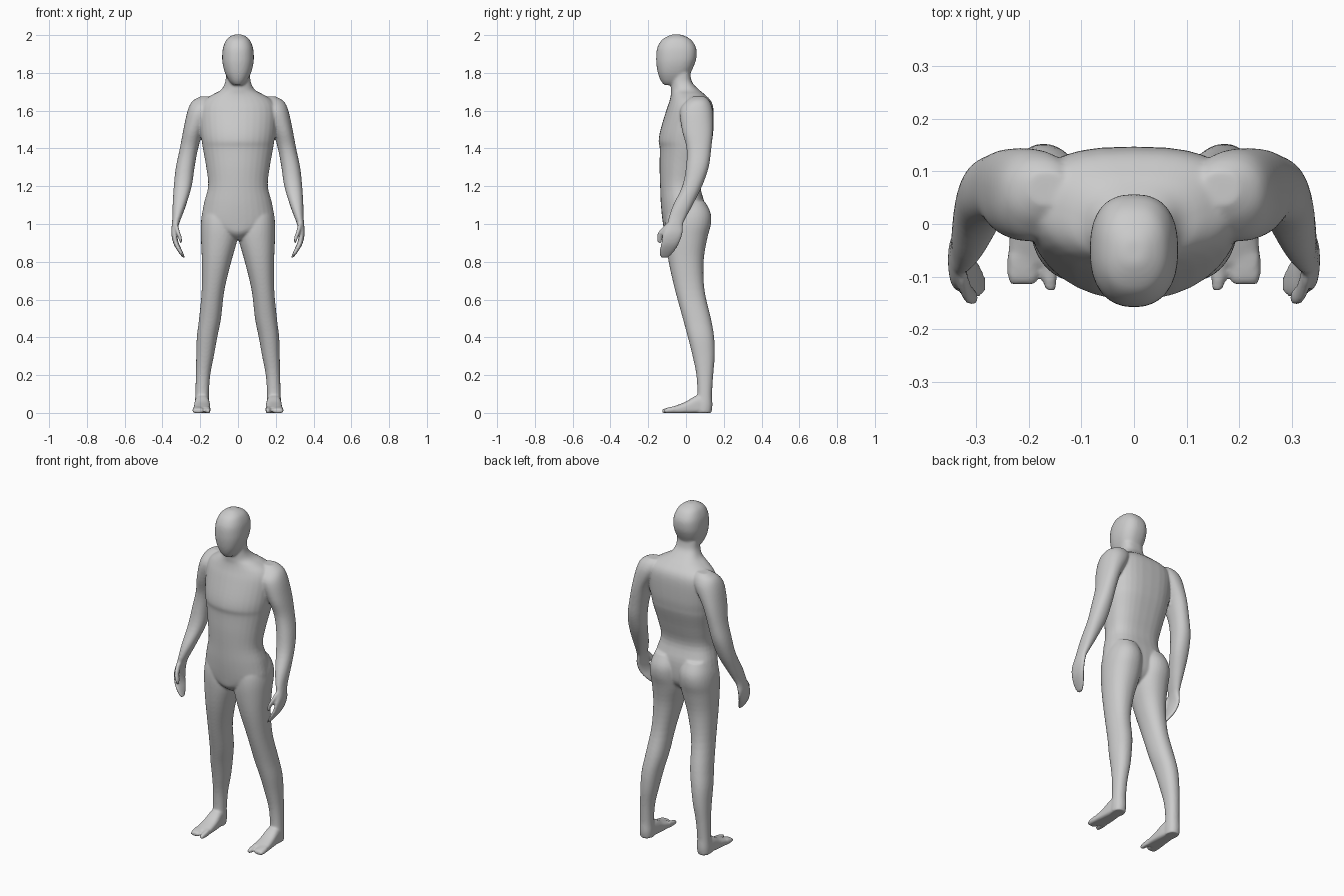
import bpy, bmesh
from math import sin, cos, pi
from mathutils import Vector

bm = bmesh.new()
SIDES, STEPS = 32, 4


def spow(v, e):
    return (1 if v >= 0 else -1) * abs(v) ** e


def smooth_rows(rows):
    """Catmull-Rom interpolation between measured cross-sections."""
    out = []
    for i in range(len(rows) - 1):
        a, b = rows[max(i - 1, 0)], rows[i]
        c, d = rows[i + 1], rows[min(i + 2, len(rows) - 1)]
        for k in range(STEPS):
            t = k / STEPS
            out.append([0.5 * (2 * q + (r - p) * t + (2 * p - 5 * q + 4 * r - s) * t * t
                               + (3 * q - p - 3 * r + s) * t ** 3)
                        for p, q, r, s in zip(a, b, c, d)])
    out.append(rows[-1])
    return out


def loft(rows, axis="z", n_front=2.0, n_back=2.0, mirror=1):
    """Rows are (position, x min, x max, v min, v max); v is y (axis z) or z (axis y)."""
    rings = []
    for p, x0, x1, v0, v1 in smooth_rows(rows):
        ring = []
        for k in range(SIDES):
            a = 2 * pi * k / SIDES
            e = 2 / (n_back if sin(a) > 0 else n_front)
            x = mirror * ((x0 + x1) / 2 + (x1 - x0) / 2 * spow(cos(a), e))
            v = (v0 + v1) / 2 + (v1 - v0) / 2 * spow(sin(a), e)
            ring.append(bm.verts.new((x, v, p) if axis == "z" else (x, p, v)))
        rings.append(ring)
    for r, s in zip(rings, rings[1:]):
        for k in range(SIDES):
            j = (k + 1) % SIDES
            bm.faces.new((r[k], r[j], s[j], s[k]))
    bm.faces.new(rings[0])
    bm.faces.new(rings[-1])


def centred(rows):
    return [(z, -w, w, f, b) for z, w, f, b in rows]


# torso and neck: height, half width, front y, back y
loft(centred([
    (0.915, 0.03, -0.07, 0.04), (0.95, 0.10, -0.11, 0.08), (1.0, 0.188, -0.122, 0.10),
    (1.1, 0.182, -0.133, 0.10), (1.2, 0.158, -0.137, 0.077), (1.3, 0.168, -0.14, 0.10),
    (1.4, 0.186, -0.139, 0.13), (1.44, 0.192, -0.145, 0.138), (1.5, 0.20, -0.135, 0.145),
    (1.6, 0.205, -0.105, 0.146), (1.65, 0.185, -0.088, 0.133), (1.685, 0.135, -0.08, 0.10),
    (1.71, 0.09, -0.08, 0.07), (1.75, 0.068, -0.08, 0.033), (1.8, 0.064, -0.075, 0.022),
    (1.85, 0.06, -0.07, 0.02)]), n_front=2.0, n_back=2.7)

# head
loft(centred([
    (1.735, 0.025, -0.115, -0.03), (1.75, 0.042, -0.128, 0.0), (1.77, 0.055, -0.139, 0.015),
    (1.8, 0.069, -0.149, 0.025), (1.84, 0.08, -0.156, 0.043), (1.88, 0.084, -0.158, 0.055),
    (1.93, 0.08, -0.153, 0.054), (1.97, 0.065, -0.132, 0.032), (1.99, 0.046, -0.105, 0.005),
    (2.003, 0.02, -0.075, -0.03)]), n_front=2.3, n_back=2.5)

for side in (-1, 1):
    # arm running into the flat hand
    loft([(0.822, 0.281, 0.293, -0.137, -0.09), (0.86, 0.296, 0.322, -0.140, -0.058),
          (0.9, 0.314, 0.343, -0.132, -0.035), (0.95, 0.322, 0.353, -0.122, -0.018),
          (1.0, 0.312, 0.35, -0.10, -0.015), (1.04, 0.297, 0.347, -0.09, 0.003),
          (1.1, 0.275, 0.346, -0.068, 0.035), (1.2, 0.245, 0.34, -0.02, 0.085),
          (1.3, 0.23, 0.329, 0.0, 0.12), (1.4, 0.211, 0.308, 0.003, 0.134),
          (1.5, 0.18, 0.289, -0.022, 0.143), (1.6, 0.12, 0.267, -0.032, 0.142),
          (1.65, 0.11, 0.242, 0.0, 0.125), (1.675, 0.13, 0.20, 0.035, 0.10)],
         n_front=2.2, n_back=2.2, mirror=side)
    # thumb
    loft([(0.9, 0.295, 0.308, -0.15, -0.128), (0.93, 0.298, 0.318, -0.155, -0.12),
          (0.96, 0.308, 0.33, -0.145, -0.105), (1.0, 0.318, 0.338, -0.11, -0.07)],
         mirror=side)
    # leg with buttock
    loft([(0.0, 0.155, 0.228, 0.05, 0.135), (0.04, 0.152, 0.229, 0.05, 0.14),
          (0.1, 0.154, 0.226, 0.06, 0.138), (0.2, 0.147, 0.223, 0.055, 0.144),
          (0.3, 0.128, 0.221, 0.035, 0.152), (0.4, 0.11, 0.218, 0.01, 0.149),
          (0.5, 0.09, 0.206, -0.017, 0.132), (0.65, 0.072, 0.192, -0.058, 0.098),
          (0.8, 0.036, 0.191, -0.092, 0.093), (0.92, 0.003, 0.196, -0.108, 0.112),
          (1.0, 0.0, 0.197, -0.11, 0.132), (1.06, 0.005, 0.188, -0.10, 0.13),
          (1.12, 0.025, 0.165, -0.07, 0.10)],
         n_front=2.2, n_back=2.2, mirror=side)
    # foot
    loft([(0.09, 0.156, 0.226, -0.001, 0.1), (0.05, 0.15, 0.23, -0.001, 0.09),
          (0.0, 0.147, 0.234, -0.001, 0.06), (-0.05, 0.146, 0.238, -0.001, 0.04),
          (-0.075, 0.148, 0.239, -0.001, 0.031)],
         axis="y", n_front=5, n_back=2.6, mirror=side)
    # big toe and joined small toes
    for x0, x1, tip in ((0.146, 0.173, -0.126), (0.183, 0.24, -0.114)):
        loft([(-0.06, x0, x1, -0.001, 0.036), (-0.1, x0, x1, -0.001, 0.027),
              (tip, x0 + 0.003, x1 - 0.005, 0.0, 0.02)],
             axis="y", n_front=4, n_back=3, mirror=side)

bmesh.ops.recalc_face_normals(bm, faces=bm.faces)
mesh = bpy.data.meshes.new("body")
bm.to_mesh(mesh)
bm.free()
body = bpy.data.objects.new("body", mesh)
bpy.context.collection.objects.link(body)

# fuse the parts into one continuous skin and soften the joins
fuse = body.modifiers.new("fuse", "REMESH")
fuse.mode = "VOXEL"
fuse.voxel_size = 0.006
fuse.use_smooth_shade = True
soften = body.modifiers.new("soften", "SMOOTH")
soften.factor = 0.5
soften.iterations = 8
